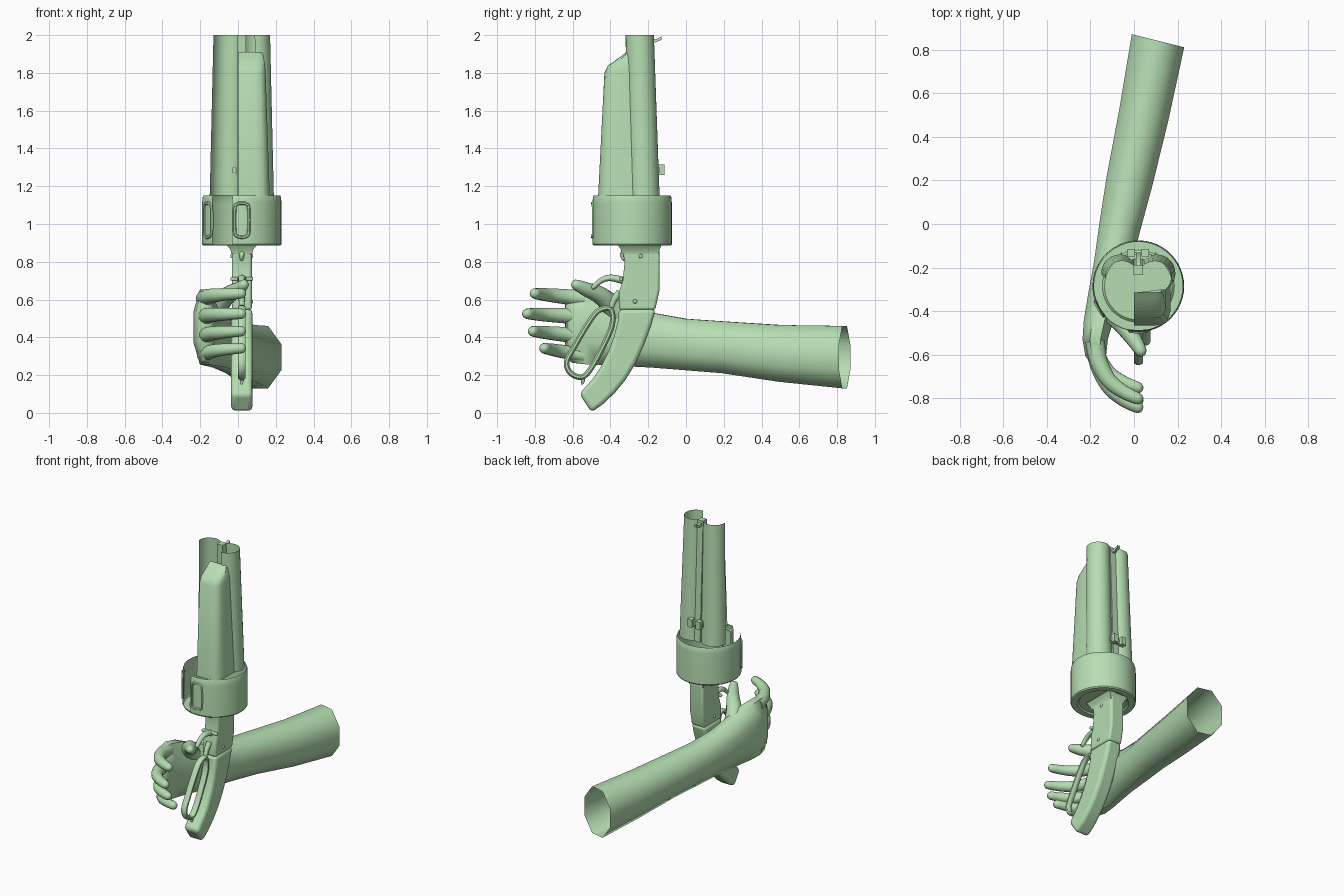
import bpy, bmesh, math
from mathutils import Vector

if "Cube" in bpy.data.objects:
    bpy.data.objects.remove(bpy.data.objects["Cube"])

mat = bpy.data.materials.new("soft_green")
mat.diffuse_color = (0.47, 0.73, 0.45, 1)
mat.use_nodes = True
mat.node_tree.nodes["Principled BSDF"].inputs["Base Color"].default_value = mat.diffuse_color
CX = 0.02                                  # centre plane of the gun


def finish(name, bm, angle=35):
    bmesh.ops.recalc_face_normals(bm, faces=bm.faces)
    me = bpy.data.meshes.new(name)
    bm.to_mesh(me)
    bm.free()
    me.materials.append(mat)
    me.shade_smooth()
    me.set_sharp_from_angle(angle=math.radians(angle))
    ob = bpy.data.objects.new(name, me)
    bpy.context.collection.objects.link(ob)
    return ob


def loft(name, rings, wrap=True, caps=(False, False), loop=False, angle=35):
    bm = bmesh.new()
    vs = [[bm.verts.new(p) for p in r] for r in rings]
    n = len(vs[0])
    pairs = list(zip(vs, vs[1:])) + ([(vs[-1], vs[0])] if loop else [])
    for a, b in pairs:
        for i in range(n if wrap else n - 1):
            j = (i + 1) % n
            bm.faces.new((a[i], a[j], b[j], b[i]))
    if caps[0]:
        bm.faces.new(vs[0][::-1])
    if caps[1]:
        bm.faces.new(vs[-1])
    return finish(name, bm, angle)


def smooth_path(pts, loop=False, k=4):
    """Catmull-Rom resampling."""
    P = [Vector(p) for p in pts]
    n = len(P)
    get = (lambda i: P[i % n]) if loop else (lambda i: P[max(0, min(n - 1, i))])
    out = []
    for i in range(n if loop else n - 1):
        a, b, c, d = get(i - 1), get(i), get(i + 1), get(i + 2)
        for s in range(k):
            t = s / k
            out.append(0.5 * (2*b + (c - a)*t + (2*a - 5*b + 4*c - d)*t*t
                              + (3*b - a - 3*c + d)*t**3))
    return out if loop else out + [P[-1]]


def tube(name, pts, r0, r1, side, flat=1.0, n=10, loop=False, round_tip=True):
    """Tapered tube; 'side' fixes the first axis of the section, 'flat' scales it."""
    path = smooth_path(pts, loop)
    m = len(path)
    radii = [r0 + (r1 - r0) * i / (m - 1) for i in range(m)]
    if loop:
        tan = [path[(i + 1) % m] - path[i - 1] for i in range(m)]
    else:
        tan = [path[min(i + 1, m - 1)] - path[max(i - 1, 0)] for i in range(m)]
        if round_tip:
            d = tan[-1].normalized()
            end = path[-1]
            for f, g in ((0.5, 0.87), (0.85, 0.53), (0.98, 0.2)):
                path.append(end + d * r1 * f)
                radii.append(r1 * g)
                tan.append(d)
    rings = []
    for p, t, r in zip(path, tan, radii):
        t = t.normalized()
        u = Vector(side)
        u = (u - t * u.dot(t)).normalized()
        v = t.cross(u)
        rings.append([p + u * r * flat * math.cos(a) + v * r * math.sin(a)
                      for a in (2 * math.pi * (i + 0.5) / n for i in range(n))])
    return loft(name, rings, caps=(not loop, not loop), loop=loop, angle=50)


def slab(name, prof, x0, x1, bev):
    """Side profile (y, z) extruded across x with rounded rims."""
    bm = bmesh.new()
    f = bm.faces.new([bm.verts.new((x0, y, z)) for y, z in prof])
    g = bmesh.ops.extrude_face_region(bm, geom=[f])["geom"]
    bmesh.ops.translate(bm, vec=(x1 - x0, 0, 0),
                        verts=[e for e in g if isinstance(e, bmesh.types.BMVert)])
    ob = finish(name, bm, 40)
    if bev:
        m = ob.modifiers.new("round", "BEVEL")
        m.width, m.segments = bev, 3
        m.limit_method, m.angle_limit = "ANGLE", math.radians(60)
    return ob


def box(name, x0, x1, y0, y1, z0, z1, bev=0):
    return slab(name, [(y0, z0), (y1, z0), (y1, z1), (y0, z1)], x0, x1, bev)


# twin barrels: open shell, left tube lacks its front half
def barrel_section(r, cy, z):
    pts = []
    for cx, a0, a1 in ((CX - r, 185, 35), (CX + r, 145, -95)):
        k = 16
        pts += [(cx + r * math.cos(math.radians(a0 + (a1 - a0) * i / k)),
                 cy + r * math.sin(math.radians(a0 + (a1 - a0) * i / k)), z)
                for i in range(k + 1)]
    return pts

loft("barrels", [barrel_section(0.085, -0.225, 1.15),
                 barrel_section(0.075, -0.245, 2.0)], wrap=False)
loft("barrel_rib", [[(CX - .022, y - .045, z), (CX + .022, y - .045, z),
                     (CX + .022, y, z), (CX - .022, y, z)]
                    for y, z in ((-.155, 1.15), (-.188, 2.0))], caps=(False, True))

# sights
box("rear_sight_base", CX - .05, CX + .06, -.165, -.14, 1.27, 1.3)
for s in (-1, 1):
    box("rear_sight_tab", CX + s*.032 - .017, CX + s*.032 + .017, -.15, -.115, 1.26, 1.315)
slab("front_sight", [(-.19, 1.96), (-.165, 1.96), (-.13, 1.975), (-.13, 1.992),
                     (-.16, 1.978), (-.19, 1.985)], CX - .01, CX + .01, 0)

# fore-end: half shell with sloped nose
fore = []
for z, yf, w, yb in ((1.15, -.465, .168, -.27), (1.8, -.432, .146, -.3),
                     (1.84, -.412, .143, -.3), (1.89, -.34, .135, -.3),
                     (1.91, -.315, .125, -.3)):
    d = yb - yf
    fore.append([(0, yf, z), (w*.6, yf, z), (w*.8, yf + d*.04, z),
                 (w*.93, yf + d*.14, z), (w, yf + d*.35, z), (w, yb, z)])
loft("fore_end", fore, wrap=False, caps=(False, True))

# drum: wall with a gap at front left, floor and two window frames
DY = -0.285
def on_drum(r, deg, z):
    a = math.radians(deg)
    return (CX + r * math.cos(a), DY + r * math.sin(a), z)

loft("drum_wall", [[on_drum(r, 256 + 326 * i / 44, z) for i in range(45)]
                   for r, z in ((.203, .885), (.21, .893), (.21, 1.11),
                                (.208, 1.14), (.203, 1.152))], wrap=False)
loft("drum_floor", [[on_drum(r, i * 7.5, z) for i in range(48)]
                    for r, z in ((.208, .895), (.205, .885), (.165, .885), (.155, .895))],
     caps=(False, True))
for mid in (270, 210):
    frame = [on_drum(.209, mid + a, z) for a, z in
             ((-10, .96), (-10, 1.08), (-7, 1.105), (0, 1.11), (7, 1.105), (10, 1.08),
              (10, .96), (7, .936), (0, .93), (-7, .936))]
    tube("drum_window_frame", frame, .009, .009, on_drum(1, mid, 0)[:2] + (0,),
         n=6, loop=True)

# receiver and curved grip
loft("receiver_flare", [[(CX + sx * w, (y0 if sy < 0 else y1), z)
                         for sx, sy in ((-1, -1), (1, -1), (1, 1), (-1, 1))]
                        for w, y0, y1, z in ((.055, -.34, -.145, .84),
                                             (.06, -.345, -.14, .865), (.08, -.36, -.13, .888))])
slab("receiver", [(-.14, .885), (-.14, .65), (-.163, .545), (-.355, .545), (-.355, .64),
                  (-.335, .7), (-.325, .8), (-.34, .885)], CX - .053, CX + .053, .014)
slab("grip", [(-.16, .55), (-.185, .46), (-.22, .365), (-.265, .265), (-.32, .175),
              (-.375, .108), (-.435, .05), (-.5, .003), (-.565, .1), (-.49, .185),
              (-.45, .245), (-.41, .325), (-.38, .41), (-.36, .49), (-.355, .55)],
     CX - .056, CX + .056, .022)
for y, z in ((-.24, .83), (-.27, .59), (-.345, .71)):
    box("pin", CX - .06, CX + .06, y - .01, y + .01, z - .01, z + .01, .006)

# lever loop with spur, trigger and catch
tube("lever_loop", [(CX, y, z) for y, z in
     ((-.40, .55), (-.465, .54), (-.52, .47), (-.585, .36), (-.632, .27), (-.61, .21),
      (-.55, .19), (-.50, .24), (-.435, .36), (-.39, .47))],
     .016, .016, (1, 0, 0), flat=1.4, n=8, loop=True)
tube("lever_spur", [(CX, -.55, .19), (CX, -.545, .17), (CX, -.55, .155)], .015, .006, (1, 0, 0))
tube("trigger_guard", [(CX, y, z) for y, z in
     ((-.33, .7), (-.40, .715), (-.45, .7), (-.49, .665))],
     .02, .012, (1, 0, 0), flat=1.2)
tube("trigger", [(CX, -.35, .64), (CX, -.38, .6), (CX, -.40, .55)], .02, .014, (1, 0, 0))
tube("catch", [(CX, -.31, .86), (CX, -.335, .84), (CX, -.33, .815)], .02, .01, (1, 0, 0))

# forearm and palm: eight-sided sections along y
# (y, centre x, half width, centre z, half height, slant)
arm = []
for y, cx, hw, cz, hh, sl in (
        (.84, .11, .12, .295, .165, -.25), (.5, .045, .112, .315, .15, -.25),
        (.2, -.02, .105, .347, .137, -.2), (0, -.062, .095, .362, .136, -.15),
        (-.18, -.098, .085, .385, .145, -.1), (-.32, -.13, .08, .415, .168, 0),
        (-.44, -.162, .068, .445, .192, 0), (-.53, -.178, .058, .455, .198, 0),
        (-.6, -.175, .048, .455, .19, .1), (-.635, -.168, .03, .455, .165, .2)):
    ring = []
    for i in range(8):
        a = math.radians(22.5 + 45 * i)
        dx = hw * math.cos(a) / math.cos(math.pi / 8)
        ring.append((cx + dx, y + sl * dx, cz + hh * math.sin(a) / math.cos(math.pi / 8)))
    arm.append(ring)
loft("forearm_and_palm", arm, caps=(False, True), angle=70)

# fingers: (root z, tip z, tip y, root radius)
for nm, z0, z1, ty, r in (("index", .605, .632, -.80, .046), ("middle", .51, .525, -.84, .047),
                          ("ring", .405, .432, -.81, .045), ("little", .305, .342, -.75, .041)):
    d = ty + .54
    tube(nm + "_finger",
         [(x, -.54 + d * f, z0 + (z1 - z0) * f)
          for x, f in ((-.178, 0), (-.162, .35), (-.115, .68), (-.05, .88), (.015, 1))],
         r, .028, (0, 0, 1), n=12)
tube("thumb", [(-.13, -.33, .50), (-.10, -.40, .575), (-.05, -.46, .625),
               (0, -.53, .655), (.03, -.58, .678)], .065, .028, (0, 0, 1), n=12)
